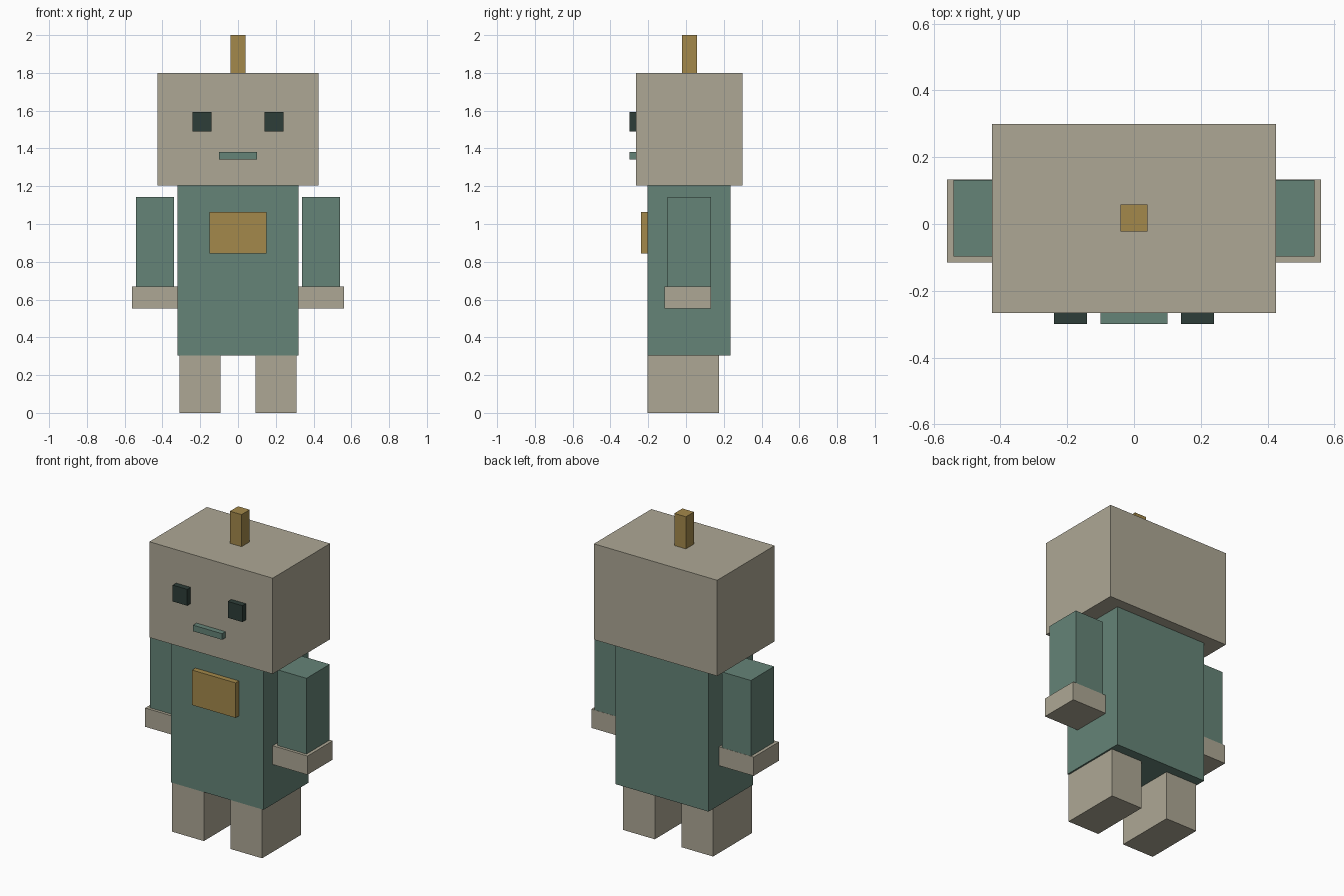
import bpy

if "Cube" in bpy.data.objects:
    bpy.data.objects.remove(bpy.data.objects["Cube"])


def material(name, rgb):
    mat = bpy.data.materials.new(name)
    mat.diffuse_color = (*rgb, 1)
    mat.use_nodes = True
    mat.node_tree.nodes["Principled BSDF"].inputs["Base Color"].default_value = mat.diffuse_color
    return mat


BEIGE = material("beige", (0.42, 0.39, 0.30))
TEAL = material("teal", (0.13, 0.23, 0.185))
GOLD = material("gold", (0.37, 0.25, 0.07))
DARK = material("dark", (0.027, 0.048, 0.04))


def box(name, x, y, z, mat):
    """Box from (min, max) ranges along each axis."""
    ranges = (x, y, z)
    bpy.ops.mesh.primitive_cube_add(size=1, location=[(a + b) / 2 for a, b in ranges])
    obj = bpy.context.object
    obj.name = name
    obj.scale = [b - a for a, b in ranges]
    bpy.ops.object.transform_apply(location=True, rotation=False, scale=True)
    obj.data.materials.append(mat)
    return obj


def pair(name, x, y, z, mat):
    """The same box on the left and right side."""
    box("right_" + name, x, y, z, mat)
    box("left_" + name, (-x[1], -x[0]), y, z, mat)


# Torso with chest panel
box("torso", (-0.32, 0.32), (-0.205, 0.235), (0.305, 1.205), TEAL)
box("chest_panel", (-0.15, 0.15), (-0.238, -0.195), (0.845, 1.063), GOLD)

# Head with antenna and face
box("head", (-0.425, 0.425), (-0.266, 0.30), (1.203, 1.80), BEIGE)
box("antenna", (-0.04, 0.04), (-0.022, 0.058), (1.79, 2.0), GOLD)
pair("eye", (0.14, 0.24), (-0.30, -0.25), (1.49, 1.592), DARK)
box("mouth", (-0.10, 0.10), (-0.30, -0.25), (1.342, 1.38), TEAL)

# Arms and hands
pair("arm", (0.34, 0.54), (-0.097, 0.132), (0.64, 1.142), TEAL)
pair("hand", (0.32, 0.56), (-0.115, 0.133), (0.553, 0.67), BEIGE)

# Legs
pair("leg", (0.092, 0.31), (-0.205, 0.176), (0.0, 0.305), BEIGE)
